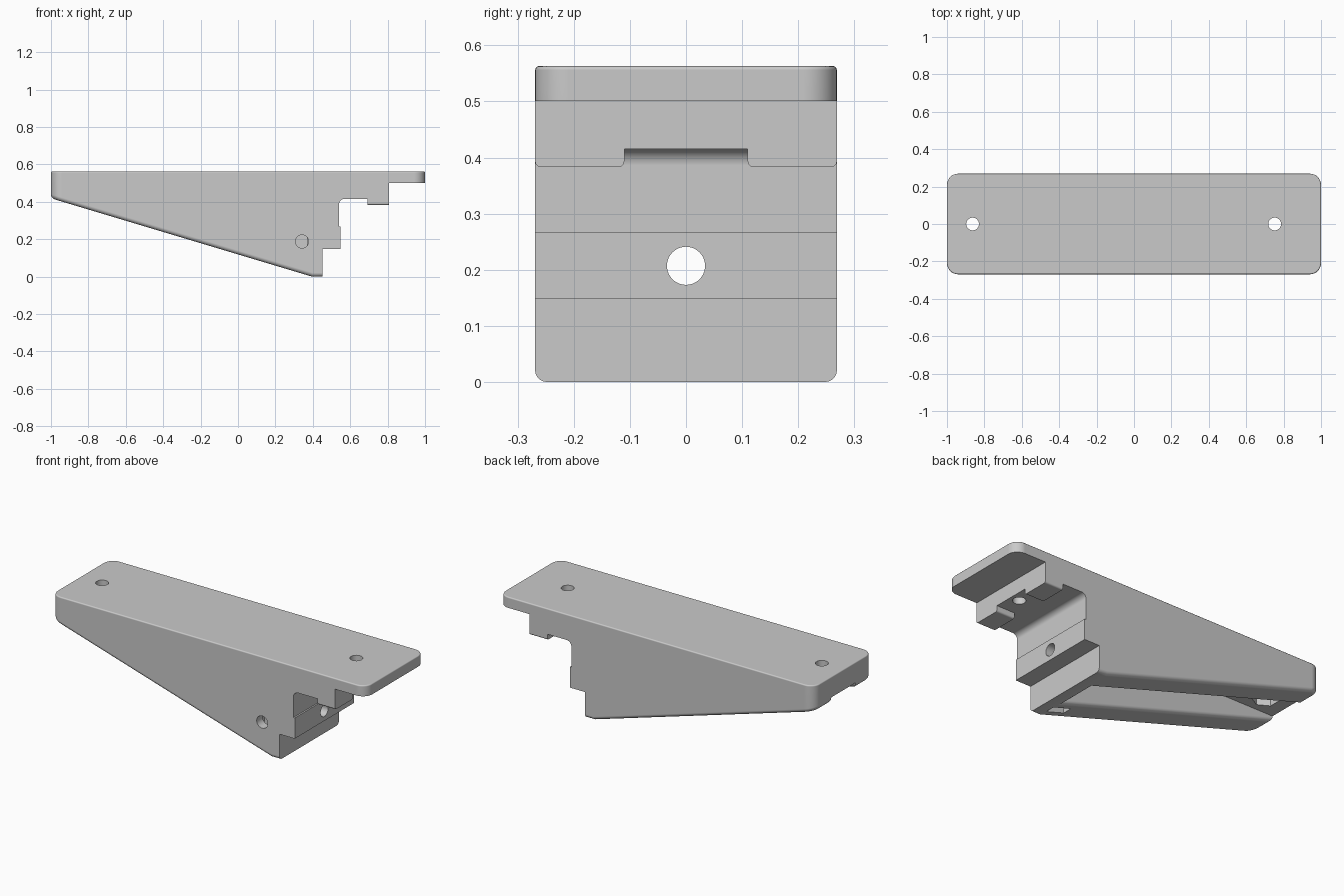
import bpy, bmesh, math
from mathutils import Matrix, Vector

cube = bpy.data.objects.get("Cube")
if cube:
    bpy.data.objects.remove(cube, do_unlink=True)

HALF = 0.269      # half the bracket width
SLOT = 0.11       # half the slot width
ROOF = 0.445      # height of the slot ceiling
LIP = 0.383       # underside of the hooked lip

grey = bpy.data.materials.new("plain grey")
grey.use_nodes = True
COLOUR = (0.59, 0.59, 0.59, 1)
grey.diffuse_color = COLOUR
grey.node_tree.nodes["Principled BSDF"].inputs["Base Color"].default_value = COLOUR


def add_object(name, bm):
    bmesh.ops.recalc_face_normals(bm, faces=bm.faces)
    mesh = bpy.data.meshes.new(name)
    bm.to_mesh(mesh)
    bm.free()
    mesh.materials.append(grey)
    obj = bpy.data.objects.new(name, mesh)
    bpy.context.collection.objects.link(obj)
    return obj


def box(name, low, high):
    low, high = Vector(low), Vector(high)
    bm = bmesh.new()
    bmesh.ops.create_cube(bm, size=1)
    bmesh.ops.scale(bm, vec=high - low, verts=bm.verts)
    bmesh.ops.translate(bm, vec=(low + high) / 2, verts=bm.verts)
    return add_object(name, bm)


def rod(name, start, end, radius, sides=40):
    start, end = Vector(start), Vector(end)
    turn = (end - start).to_track_quat('Z', 'Y').to_matrix().to_4x4()
    bm = bmesh.new()
    bmesh.ops.create_cone(bm, cap_ends=True, segments=sides, radius1=radius, radius2=radius,
                          depth=(end - start).length,
                          matrix=Matrix.Translation((start + end) / 2) @ turn)
    return add_object(name, bm)


def cut(obj, cutters):
    for cutter in cutters:
        mod = obj.modifiers.new("cut", 'BOOLEAN')
        mod.operation, mod.solver, mod.object = 'DIFFERENCE', 'EXACT', cutter
        cutter.hide_render = True
    graph = bpy.context.evaluated_depsgraph_get()
    mesh = bpy.data.meshes.new_from_object(obj.evaluated_get(graph))
    obj.modifiers.clear()
    obj.data = mesh
    for cutter in cutters:
        bpy.data.objects.remove(cutter, do_unlink=True)


def round_edges(bm, rule, radius, steps):
    edges = [e for e in bm.edges if len(e.link_faces) == 2 and rule(e)]
    bmesh.ops.bevel(bm, geom=edges, offset=radius, segments=steps, profile=0.5,
                    affect='EDGES', clamp_overlap=True)
    bm.normal_update()


# side profile, drawn across the width
profile = [(-1, 0.563), (-1, 0.419), (0.397, 0), (0.453, 0), (0.453, 0.148), (0.549, 0.148),
           (0.549, 0.267), (0.54, 0.267), (0.54, 0.416), (0.692, 0.416), (0.692, LIP),
           (0.806, LIP), (0.806, 0.501), (1, 0.501), (1, 0.563)]
bm = bmesh.new()
side = bm.faces.new([bm.verts.new((x, -HALF, z)) for x, z in profile])
swept = bmesh.ops.extrude_face_region(bm, geom=[side])
bmesh.ops.translate(bm, vec=(0, 2 * HALF, 0),
                    verts=[v for v in swept["geom"] if isinstance(v, bmesh.types.BMVert)])
bmesh.ops.recalc_face_normals(bm, faces=bm.faces)


def end_corner(e):
    a, b = (v.co for v in e.verts)
    return abs(a.x) > 0.99 and abs(a.x - b.x) < 0.01 and abs(a.y - b.y) < 0.01


def inner_corner(e):
    across = abs(e.verts[0].co.y - e.verts[1].co.y) > 0.4
    return across and all(0.53 < v.co.x < 0.545 and v.co.z > 0.4 for v in e.verts)


round_edges(bm, end_corner, 0.06, 8)
round_edges(bm, inner_corner, 0.03, 6)
bracket = add_object("bracket", bm)

# long slot in the sloping underside and notch in the lip
cut(bracket, [box("slot_cutter", (-1.1, -SLOT, -0.1), (0.37, SLOT, ROOF)),
              box("notch_cutter", (0.65, -SLOT, 0.3), (0.9, SLOT, 0.4155))])

# soft edges under the slope, along the top and on the lip
bm = bmesh.new()
bm.from_mesh(bracket.data)
bmesh.ops.remove_doubles(bm, verts=bm.verts, dist=0.0003)
bm.normal_update()


def is_slope(f):
    return f.normal.z < -0.9 and f.normal.x < -0.2


def underside_edge(e):
    foot = all(v.co.z < 0.001 for v in e.verts) and abs(e.verts[0].co.x - e.verts[1].co.x) > 0.01
    return foot or sum(is_slope(f) for f in e.link_faces) == 1 and \
        not any(f.normal.z < -0.99 for f in e.link_faces)


def top_edge(e):
    return all(v.co.z > 0.56 for v in e.verts) and \
        sum(f.normal.z > 0.99 for f in e.link_faces) == 1


def lip_edge(e):
    along = abs(e.verts[0].co.y - e.verts[1].co.y) < 0.001
    return along and all(v.co.x > 0.68 and abs(v.co.z - LIP) < 0.002 for v in e.verts)


round_edges(bm, underside_edge, 0.021, 5)
round_edges(bm, top_edge, 0.007, 3)
round_edges(bm, lip_edge, 0.01, 3)
bm.to_mesh(bracket.data)
bm.free()

# screw holes and nut pockets
cut(bracket, [
    rod("rear_screw_cutter", (-0.863, 0, 0.3), (-0.863, 0, 0.7), 0.034),
    rod("front_screw_cutter", (0.752, 0, 0.3), (0.752, 0, 0.7), 0.034),
    rod("end_hole_cutter", (0.3, 0, 0.207), (0.7, 0, 0.207), 0.034),
    rod("side_hole_cutter", (0.342, -0.4, 0.188), (0.342, -0.08, 0.188), 0.035),
    rod("hex_pocket_cutter", (-0.863, 0, 0.4), (-0.863, 0, 0.5), 0.073, 6),
    box("nut_pocket_cutter", (0.28, -0.215, -0.1), (0.394, -0.16, 0.25))])

# smooth rounded edges while the broad faces stay flat
bpy.context.view_layer.objects.active = bracket
bracket.select_set(True)
bpy.ops.object.shade_smooth_by_angle(angle=math.radians(35))
weighted = bracket.modifiers.new("even_shading", 'WEIGHTED_NORMAL')
weighted.weight = 100
weighted.keep_sharp = True
